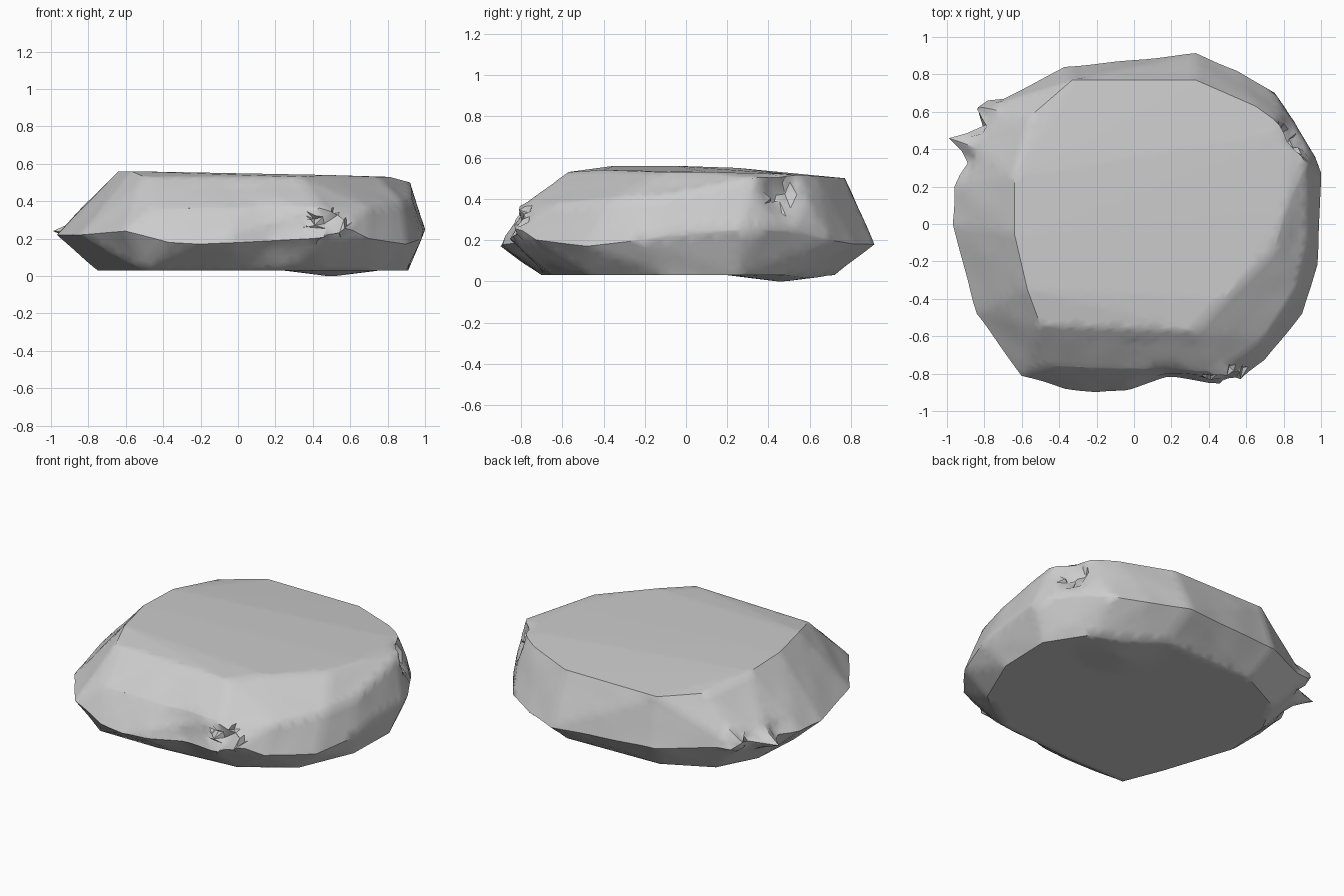
import bpy
import bmesh
import math
import random
from mathutils import Vector, noise

default_cube = bpy.data.objects.get("Cube")
if default_cube:
    bpy.data.objects.remove(default_cube, do_unlink=True)

random.seed(4)


def make_material(name, colour):
    material = bpy.data.materials.new(name)
    material.use_nodes = True
    material.diffuse_color = colour
    material.node_tree.nodes["Principled BSDF"].inputs["Base Color"].default_value = colour
    return material


def make_hull(points):
    """Wrap a convex skin around a few points."""
    shape = bmesh.new()
    for point in points:
        shape.verts.new(point)
    hull = bmesh.ops.convex_hull(shape, input=shape.verts[:])
    unused = {item for item in hull["geom_interior"] + hull["geom_unused"]
              if isinstance(item, bmesh.types.BMVert)}
    bmesh.ops.delete(shape, geom=list(unused), context="VERTS")
    bmesh.ops.recalc_face_normals(shape, faces=shape.faces[:])
    return shape


def refine(shape, longest, rounds):
    """Split long edges so that the surface can be sculpted."""
    for _ in range(rounds):
        long_edges = [edge for edge in shape.edges if edge.calc_length() > longest]
        bmesh.ops.subdivide_edges(shape, edges=long_edges, cuts=1)
        bmesh.ops.triangulate(shape, faces=shape.faces[:])
    shape.normal_update()


def pull(shape, centre, offset, radius):
    """Drag the surface around a point, fading out with distance."""
    centre, offset = Vector(centre), Vector(offset)
    for vert in shape.verts:
        fade = 1 - (vert.co - centre).length / radius
        if fade > 0:
            vert.co += offset * fade


def fracture(shape, centre, radius, amount):
    """Break up the surface around a point into jagged facets."""
    centre = Vector(centre)
    for vert in shape.verts:
        if (vert.co - centre).length < radius:
            vert.co += Vector([random.uniform(-amount, amount) for _ in range(3)])


# Widest outline of the stone, running from the left side round the front
rim = [
    (1, .27, .25), (.99, -.02, .25), (.98, -.22, .2), (.9, -.48, .17),
    (.7, -.73, .2), (.58, -.81, .26), (.4, -.85, .2), (0, -.84, .16),
    (-.2, -.9, .17), (-.37, -.88, .18), (-.6, -.81, .24), (-.84, -.48, .22),
    (-.97, 0, .22), (-.96, .2, .23), (-.9, .45, .24), (-.8, .61, .24),
    (-.37, .84, .2), (0, .86, .18), (.33, .91, .18), (.55, .82, .18),
    (.75, .7, .2), (.86, .55, .25), (.97, .36, .25),
]
# Shoulder between the front and left walls and the top
shoulder = [
    (-.45, -.76, .36), (0, -.77, .37), (.45, -.79, .37), (.7, -.62, .37),
    (.87, -.35, .4), (.93, -.1, .41), (.92, .32, .5),
]
# Edge of the flat top
crown = [
    (-.64, .25, .55), (-.64, -.05, .56), (-.57, -.35, .56), (-.5, -.54, .53),
    (.33, -.57, .53), (.48, -.4, .54), (.75, -.13, .53), (.81, .1, .53),
    (.83, .5, .52), (.65, .63, .51), (.33, .77, .5), (-.33, .77, .5), (-.55, .58, .51),
]
# Edge of the flat underside
base = [
    (-.75, 0), (-.73, .3), (-.6, -.45), (-.5, -.7), (-.1, -.7), (.45, -.65),
    (.75, -.45), (.9, -.1), (.91, .25), (.75, .5), (.35, .72), (-.3, .7), (-.6, .55),
]
sculpt = make_hull(rim + shoulder + crown + [(x, y, .03) for x, y in base])
refine(sculpt, .07, 5)

# Slightly uneven walls
for vert in sculpt.verts:
    if .05 < vert.co.z < .48:
        vert.co += vert.normal * noise.noise(vert.co * 5) * .007

# Shallow hollow in the front, and the broken edge beside it
pull(sculpt, (.18, -.85, .2), (0, .06, 0), .22)
fracture(sculpt, (.48, -.83, .28), .11, .022)

# Crevice near the back left
pull(sculpt, (.9, .5, .45), (-.09, -.03, -.03), .15)
fracture(sculpt, (.86, .48, .42), .1, .018)

# Pointed corners on the right, with the notches between them
pull(sculpt, (-.92, .34, .24), (.05, 0, 0), .12)
pull(sculpt, (-.86, .53, .26), (.05, -.02, 0), .08)
pull(sculpt, (-.9, .45, .24), (-.1, .01, 0), .1)
pull(sculpt, (-.8, .61, .26), (-.06, .02, .03), .1)
fracture(sculpt, (-.8, .6, .26), .09, .015)

# Low swelling under the back left
pull(sculpt, (.5, .46, .03), (0, 0, -.033), .26)

# Finished stone
mesh = bpy.data.meshes.new("stone_body")
sculpt.to_mesh(mesh)
sculpt.free()
mesh.materials.append(make_material("stone_grey", (.6, .6, .6, 1)))
stone = bpy.data.objects.new("stone_body", mesh)
bpy.context.collection.objects.link(stone)
bpy.ops.object.select_all(action="DESELECT")
stone.select_set(True)
bpy.context.view_layer.objects.active = stone
bpy.ops.object.shade_smooth_by_angle(angle=math.radians(42))
